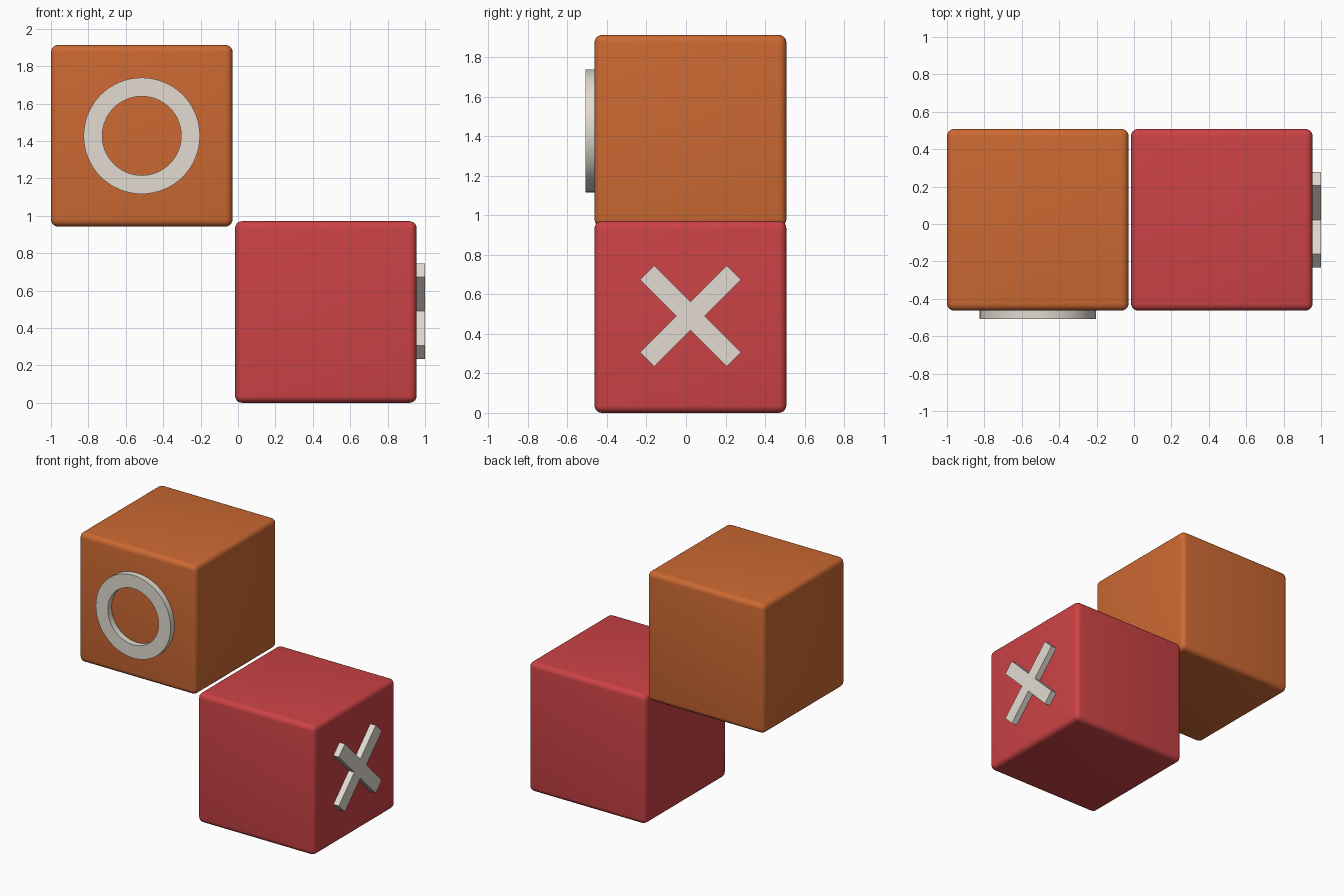
import bpy, bmesh, math
from mathutils import Matrix, Vector

if "Cube" in bpy.data.objects:
    bpy.data.objects.remove(bpy.data.objects["Cube"])

S = 0.971            # block edge length
BACK = 0.508         # rear plane of both blocks
CY = BACK - S / 2    # shared block centre in y
DEPTH = 0.045        # how far the marks stand out
SINK = 0.01          # how far the marks sit inside the block


def material(name, rgb):
    m = bpy.data.materials.new(name)
    m.diffuse_color = (*rgb, 1)
    m.use_nodes = True
    m.node_tree.nodes["Principled BSDF"].inputs["Base Color"].default_value = m.diffuse_color
    return m


def finish(name, bm, mat, loc):
    bmesh.ops.recalc_face_normals(bm, faces=bm.faces)
    me = bpy.data.meshes.new(name)
    bm.to_mesh(me)
    bm.free()
    me.materials.append(mat)
    ob = bpy.data.objects.new(name, me)
    ob.location = loc
    bpy.context.collection.objects.link(ob)
    bpy.ops.object.select_all(action='DESELECT')
    ob.select_set(True)
    bpy.context.view_layer.objects.active = ob
    bpy.ops.object.shade_smooth_by_angle(angle=math.radians(35))
    return ob


def block(name, mat, loc):
    bm = bmesh.new()
    bmesh.ops.create_cube(bm, size=S)
    bmesh.ops.bevel(bm, geom=bm.edges[:], offset=0.038, segments=5,
                    profile=0.5, affect='EDGES')
    return finish(name, bm, mat, loc)


orange = material("orange", (0.60, 0.14, 0.032))
red = material("red", (0.60, 0.055, 0.06))
cream = material("cream", (0.76, 0.71, 0.64))

# Two rounded blocks, stepped diagonally
orange_c = Vector((-1 + S / 2, CY, 0.942 + S / 2))
red_c = Vector((1 - DEPTH - S / 2, CY, S / 2))
block("upper_block", orange, orange_c)
block("lower_block", red, red_c)

# Ring on the front of the upper block: rectangle spun about y
bm = bmesh.new()
prof = [bm.verts.new((r, y, 0)) for r, y in
        ((0.211, SINK), (0.311, SINK), (0.311, -DEPTH), (0.211, -DEPTH))]
edges = [bm.edges.new((prof[i], prof[(i + 1) % 4])) for i in range(4)]
bmesh.ops.spin(bm, geom=prof + edges, cent=(0, 0, 0), axis=(0, 1, 0),
               angle=math.tau, steps=64, use_merge=False)
bmesh.ops.remove_doubles(bm, verts=bm.verts, dist=1e-4)
finish("ring_mark", bm, cream, orange_c + Vector((0, -S / 2, 0)))

# Cross on the right of the lower block: extruded 12-sided outline
bm = bmesh.new()
h, w = 0.31, 0.051
outline = []
for k in range(4):
    rot = Matrix.Rotation(math.radians(45 + 90 * k), 3, 'X')
    outline += [bm.verts.new(rot @ Vector((-SINK, a, b)))
                for a, b in ((h, -w), (h, w), (w, w))]
face = bm.faces.new(outline)
ext = bmesh.ops.extrude_face_region(bm, geom=[face], use_keep_orig=True)
bmesh.ops.translate(bm, vec=(DEPTH + SINK, 0, 0),
                    verts=[v for v in ext["geom"] if isinstance(v, bmesh.types.BMVert)])
finish("cross_mark", bm, cream, red_c + Vector((S / 2, 0, 0.005)))
